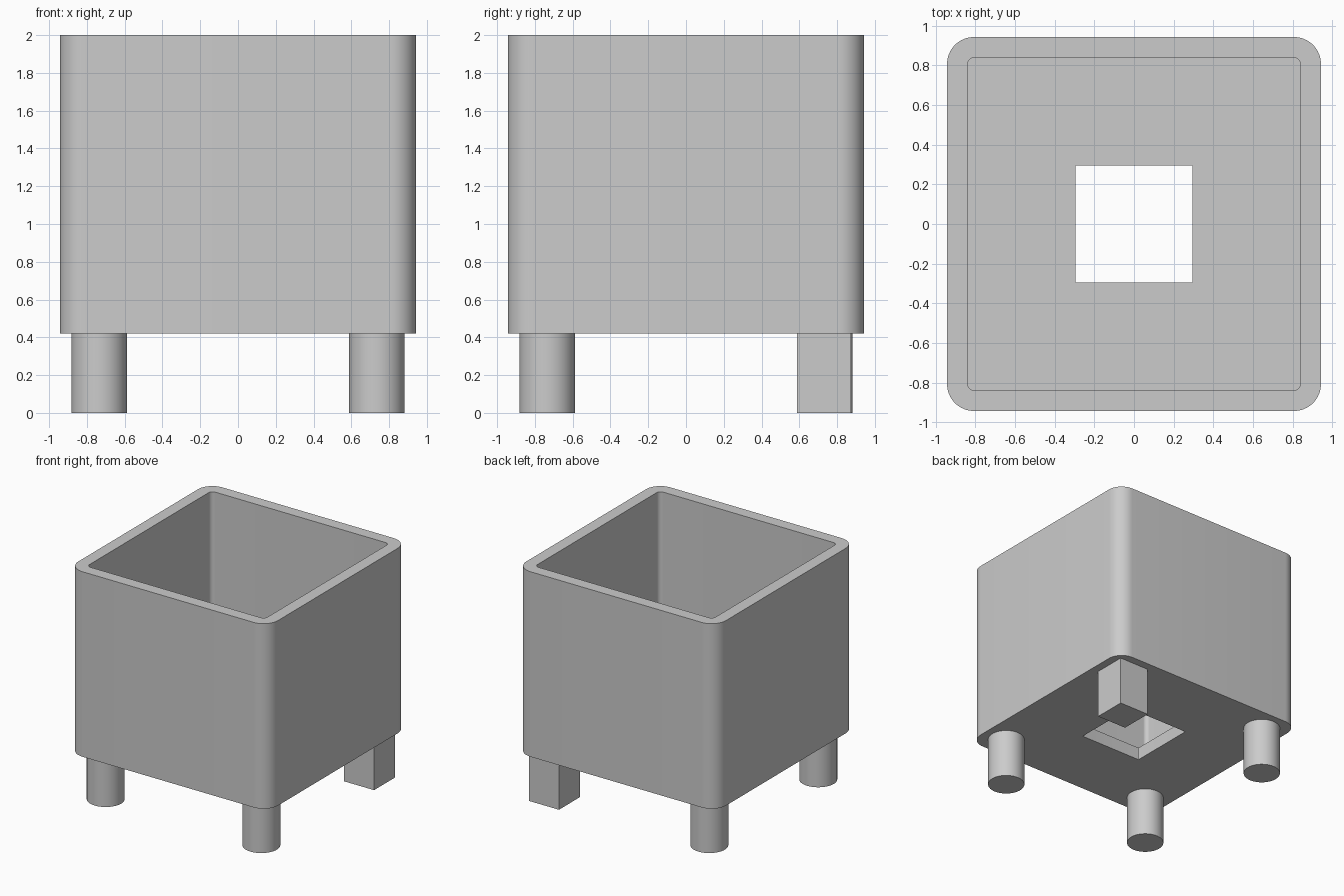
import bpy, bmesh, math

cube = bpy.data.objects.get("Cube")
if cube:
    bpy.data.objects.remove(cube, do_unlink=True)

BASE_Z, TOP_Z, FLOOR_Z = 0.42, 2.0, 0.53
LEG_POS, LEG_RADIUS = 0.735, 0.147

grey = bpy.data.materials.new("plain grey")
colour = (0.6, 0.6, 0.6, 1.0)
grey.diffuse_color = colour
grey.use_nodes = True
grey.node_tree.nodes["Principled BSDF"].inputs["Base Color"].default_value = colour


def rounded_square(half, radius, steps=12):
    """Outline of a square with rounded corners, counterclockwise."""
    points = []
    for corner in range(4):
        mid = math.radians(45 + 90 * corner)
        cx = math.copysign(half - radius, math.cos(mid))
        cy = math.copysign(half - radius, math.sin(mid))
        for i in range(steps + 1):
            a = math.radians(90 * (corner + i / steps))
            points.append((cx + radius * math.cos(a), cy + radius * math.sin(a)))
    return points


def finish(obj):
    obj.data.materials.clear()
    obj.data.materials.append(grey)
    bpy.ops.object.select_all(action="DESELECT")
    obj.select_set(True)
    bpy.context.view_layer.objects.active = obj
    bpy.ops.object.shade_smooth_by_angle(angle=math.radians(30))


# Planter box: closed ring of outlines, outside up, inside down, through the drain hole
outer, inner, hole = (0.943, 0.135), (0.84, 0.037), (0.295, 0.006)
sections = [(outer, BASE_Z), (outer, TOP_Z), (inner, TOP_Z),
            (inner, FLOOR_Z), (hole, FLOOR_Z), (hole, BASE_Z)]
bm = bmesh.new()
loops = [[bm.verts.new((x, y, z)) for x, y in rounded_square(*shape)]
         for shape, z in sections]
for k, low in enumerate(loops):
    high = loops[(k + 1) % len(loops)]
    for i in range(len(low)):
        j = (i + 1) % len(low)
        bm.faces.new((low[i], low[j], high[j], high[i]))
bmesh.ops.recalc_face_normals(bm, faces=bm.faces)
mesh = bpy.data.meshes.new("planter_box")
bm.to_mesh(mesh)
bm.free()
box = bpy.data.objects.new("planter_box", mesh)
bpy.context.collection.objects.link(box)
finish(box)

# Three round legs
for name, sx, sy in (("front_left_leg", 1, -1), ("front_right_leg", -1, -1),
                     ("back_right_leg", -1, 1)):
    bpy.ops.mesh.primitive_cylinder_add(
        vertices=64, radius=LEG_RADIUS, depth=BASE_Z,
        location=(sx * LEG_POS, sy * LEG_POS, BASE_Z / 2))
    leg = bpy.context.object
    leg.name = name
    finish(leg)

# One square leg
bpy.ops.mesh.primitive_cube_add(size=1, location=(0.731, 0.731, BASE_Z / 2))
leg = bpy.context.object
leg.name = "back_left_square_leg"
leg.scale = (0.285, 0.285, BASE_Z)
bpy.ops.object.transform_apply(location=False, rotation=False, scale=True)
finish(leg)
